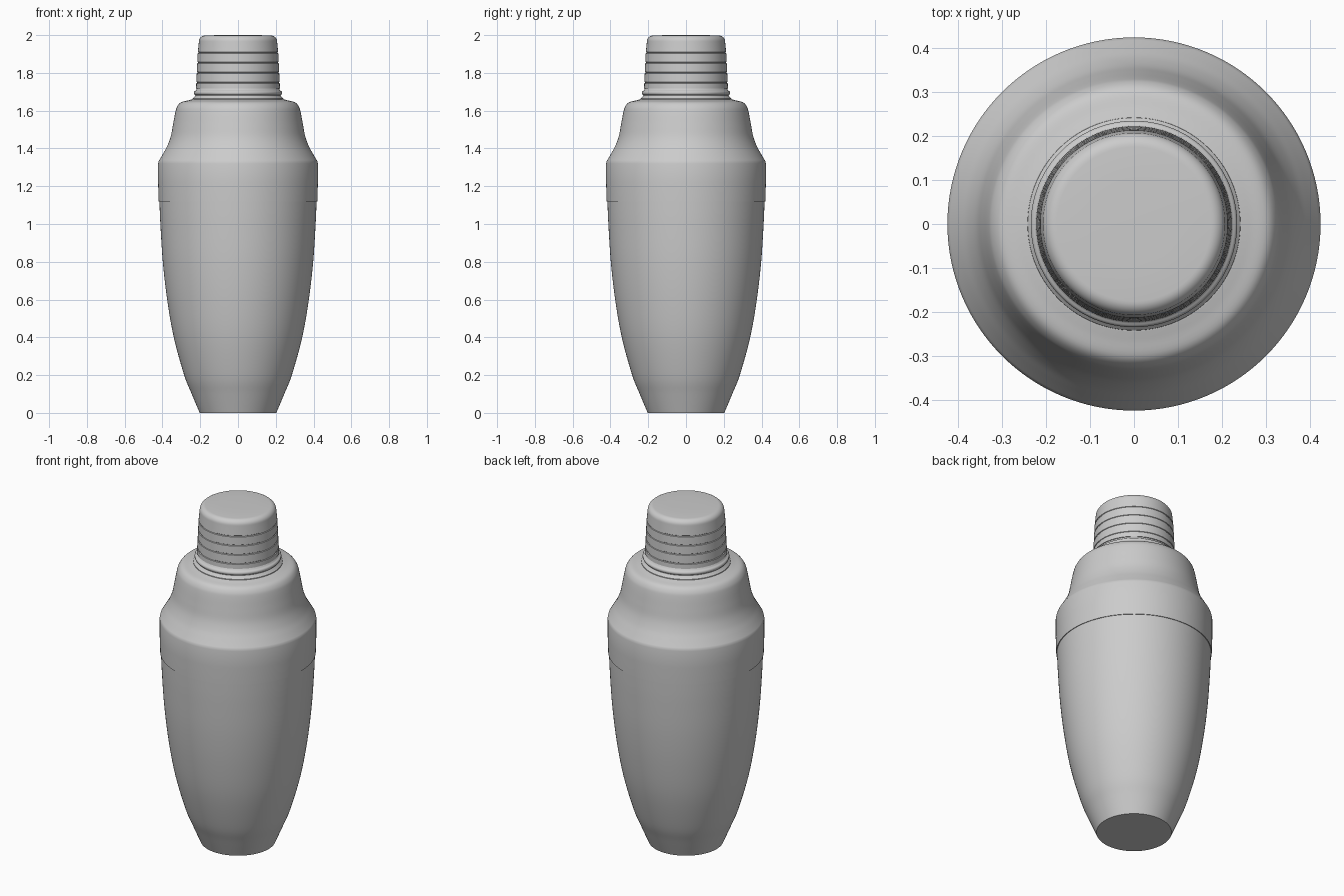
import bpy, bmesh, math

if "Cube" in bpy.data.objects:
    bpy.data.objects.remove(bpy.data.objects["Cube"])

SEG = 128


def smooth_profile(pts, steps=5):
    """Catmull-Rom curve through (radius, z) points."""
    out = []
    for i in range(len(pts) - 1):
        p0, p1 = pts[max(i - 1, 0)], pts[i]
        p2, p3 = pts[i + 1], pts[min(i + 2, len(pts) - 1)]
        for s in range(steps):
            t = s / steps
            out.append(tuple(0.5 * (2 * b + (c - a) * t + (2 * a - 5 * b + 4 * c - d) * t * t
                             + (3 * b - a - 3 * c + d) * t ** 3)
                             for a, b, c, d in zip(p0, p1, p2, p3)))
    return out + [pts[-1]]


def arc(cr, cz, r, a0, a1, n=8):
    angles = [math.radians(a0 + (a1 - a0) * i / n) for i in range(n + 1)]
    return [(cr + r * math.cos(a), cz + r * math.sin(a)) for a in angles]


def lathe(name, profile):
    """Spin a profile around z; the end rings are capped."""
    bm = bmesh.new()
    rings = []
    for r, z in profile:
        rings.append([bm.verts.new((r * math.cos(2 * math.pi * i / SEG),
                                    r * math.sin(2 * math.pi * i / SEG), z)) for i in range(SEG)])
    for a, b in zip(rings, rings[1:]):
        for i in range(SEG):
            j = (i + 1) % SEG
            bm.faces.new((a[i], a[j], b[j], b[i]))
    bm.faces.new(rings[0])
    bm.faces.new(rings[-1])
    bmesh.ops.recalc_face_normals(bm, faces=bm.faces)
    me = bpy.data.meshes.new(name)
    bm.to_mesh(me)
    bm.free()
    ob = bpy.data.objects.new(name, me)
    bpy.context.collection.objects.link(ob)
    bpy.ops.object.select_all(action='DESELECT')
    ob.select_set(True)
    bpy.context.view_layer.objects.active = ob
    bpy.ops.object.shade_smooth_by_angle(angle=math.radians(35))
    return ob


# Tapered cup with a flat base
lathe("cup", smooth_profile([(0.203, 0), (0.245, 0.1), (0.285, 0.2), (0.34, 0.4), (0.375, 0.6),
                             (0.398, 0.8), (0.411, 1.0), (0.416, 1.12)]))

# Strainer top: straight collar, concave shoulder and rounded upper edge
collar = [(0.42, 1.12), (0.423, 1.22), (0.423, 1.32)]
shoulder = smooth_profile([(0.42, 1.333), (0.398, 1.37), (0.376, 1.41), (0.357, 1.46), (0.345, 1.52),
                           (0.332, 1.59), (0.322, 1.622), (0.302, 1.644), (0.265, 1.654),
                           (0.242, 1.66)])
lathe("strainer_top", collar + shoulder)

# Neck with a small flange and rolled bead
lathe("neck", [(0.242, 1.655), (0.241, 1.664), (0.232, 1.672), (0.226, 1.68)]
      + arc(0.222, 1.694, 0.012, -70, 70) + [(0.222, 1.708), (0.215, 1.725)])

# Cap: slightly tapered wall with four fine grooves and a rounded top
cap = [(0.222, 1.718)]
for i in range(4):
    z = 1.748 + 0.053 * i
    r = 0.221 - 0.0025 * i
    cap += [(r, z - 0.004), (r - 0.004, z - 0.002), (r - 0.004, z + 0.002), (r - 0.001, z + 0.004)]
cap += [(0.209, 1.945)] + arc(0.175, 1.966, 0.032, 0, 90) + [(0.1, 2.0)]
lathe("cap", cap)
